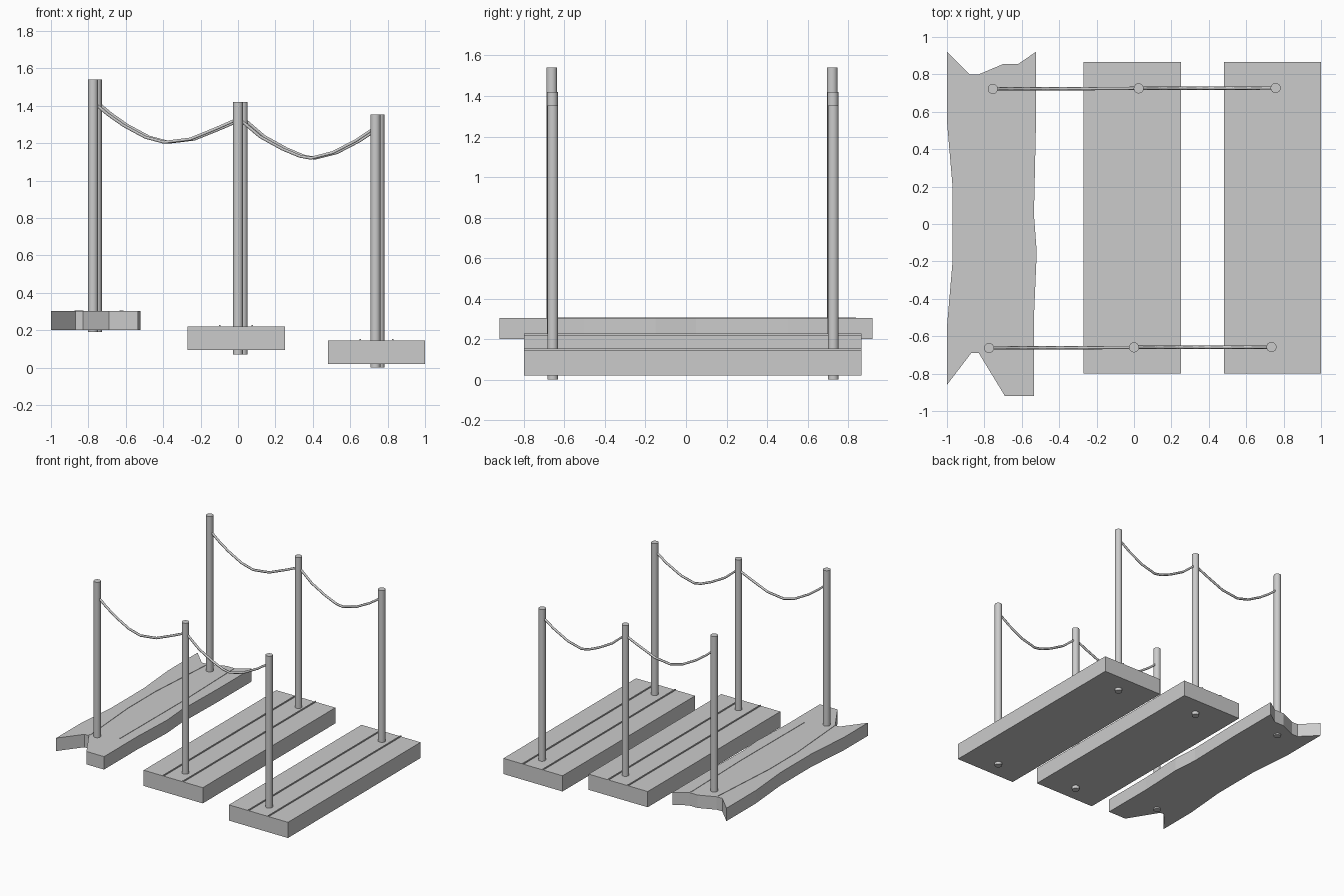
import bpy, bmesh
from mathutils import Vector

if "Cube" in bpy.data.objects:
    bpy.data.objects.remove(bpy.data.objects["Cube"])


def slab(name, outline, z0, z1):
    """Extrude a closed xy outline between two heights."""
    bm = bmesh.new()
    face = bm.faces.new([bm.verts.new((x, y, z0)) for x, y in outline])
    new = bmesh.ops.extrude_face_region(bm, geom=[face])["geom"]
    bmesh.ops.translate(bm, vec=(0, 0, z1 - z0),
                        verts=[v for v in new if isinstance(v, bmesh.types.BMVert)])
    bmesh.ops.recalc_face_normals(bm, faces=bm.faces)
    mesh = bpy.data.meshes.new(name)
    bm.to_mesh(mesh)
    bm.free()
    obj = bpy.data.objects.new(name, mesh)
    bpy.context.collection.objects.link(obj)
    return obj


def box(name, x0, x1, y0, y1, z0, z1):
    return slab(name, [(x0, y0), (x1, y0), (x1, y1), (x0, y1)], z0, z1)


def post(name, x, y, z0, z1, r=0.027):
    bpy.ops.mesh.primitive_cylinder_add(vertices=16, radius=r, depth=z1 - z0,
                                        location=(x, y, (z0 + z1) / 2))
    bpy.context.object.name = name
    bpy.ops.object.shade_smooth_by_angle()


def rope(name, a, b, sag):
    """Sagging rope: sag holds (fraction along span, height) pairs."""
    pts = [Vector((a[0] + (b[0] - a[0]) * t, a[1] + (b[1] - a[1]) * t, z)) for t, z in sag]
    curve = bpy.data.curves.new(name, 'CURVE')
    curve.dimensions = '3D'
    curve.bevel_depth = 0.009
    curve.bevel_resolution = 1
    curve.use_fill_caps = True
    sp = curve.splines.new('POLY')
    sp.points.add(len(pts) - 1)
    for p, co in zip(sp.points, pts):
        p.co = (*co, 1)
    bpy.context.collection.objects.link(bpy.data.objects.new(name, curve))


# Two intact boards with thin raised seams at the thirds
for label, x0, x1, z0, z1 in (("middle", -0.27, 0.25, 0.095, 0.22),
                              ("right", 0.48, 1.0, 0.02, 0.145)):
    box(label + "_board", x0, x1, -0.80, 0.867, z0, z1)
    for i in (1, 2):
        x = x0 + (x1 - x0) * i / 3
        box(f"{label}_seam_{i}", x - 0.004, x + 0.004, -0.80, 0.867, z1 - 0.01, z1 + 0.008)

# Broken board with splintered ends
broken = [(-1.0, -0.86), (-0.87, -0.69), (-0.83, -0.69), (-0.69, -0.92), (-0.535, -0.92),
          (-0.535, -0.5), (-0.52, -0.15), (-0.535, 0.05), (-0.525, 0.5), (-0.525, 0.92),
          (-0.62, 0.855), (-0.70, 0.855), (-0.83, 0.80), (-0.88, 0.80), (-1.0, 0.92),
          (-1.0, 0.55), (-0.97, 0.2), (-0.97, -0.2), (-1.0, -0.55)]
slab("broken_board", broken, 0.20, 0.303)

# Faint cracks running along the broken board
cracks = [[(-0.83, -0.68), (-0.87, -0.15), (-0.87, 0.2), (-0.83, 0.78)],
          [(-0.62, -0.6), (-0.615, 0.2), (-0.63, 0.84)]]
for i, c in enumerate(cracks):
    edge = [(x + 0.004, y) for x, y in c] + [(x - 0.004, y) for x, y in reversed(c)]
    slab(f"crack_{i + 1}", edge, 0.295, 0.306)

# Posts and hanging ropes on both sides
heights = [(0.19, 1.54), (0.07, 1.42), (0.0, 1.353)]
sags = [[(0, 1.42), (0.1, 1.355), (0.21, 1.295), (0.36, 1.232), (0.49, 1.205),
         (0.67, 1.222), (0.86, 1.282), (1, 1.33)],
        [(0, 1.335), (0.16, 1.235), (0.32, 1.17), (0.45, 1.13), (0.53, 1.12),
         (0.69, 1.15), (0.86, 1.215), (1, 1.285)]]
for side, row in (("front", [(-0.775, -0.663), (0.0, -0.66), (0.735, -0.658)]),
                  ("back", [(-0.755, 0.722), (0.025, 0.725), (0.757, 0.727)])):
    for i, ((x, y), (z0, z1)) in enumerate(zip(row, heights)):
        post(f"{side}_post_{i + 1}", x, y, z0, z1)
    for i, sag in enumerate(sags):
        rope(f"{side}_rope_{i + 1}", row[i], row[i + 1], sag)
